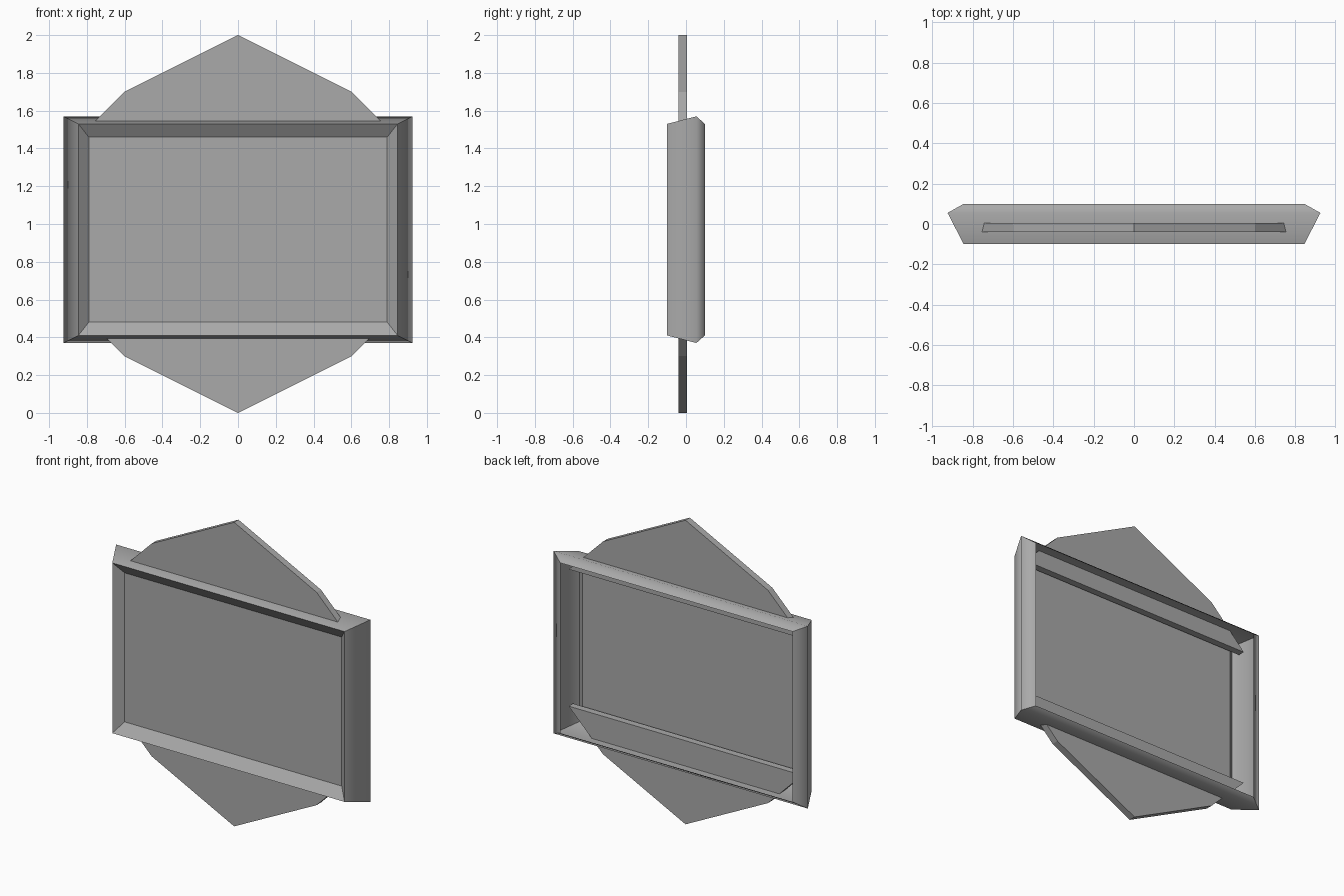
import bpy
import bmesh
from mathutils import Vector

cube = bpy.data.objects.get("Cube")
if cube:
    bpy.data.objects.remove(cube, do_unlink=True)

# Single plain grey
GREY = (0.4, 0.4, 0.4, 1.0)
grey = bpy.data.materials.new("plain grey")
grey.use_nodes = True
grey.diffuse_color = GREY
grey.node_tree.nodes["Principled BSDF"].inputs["Base Color"].default_value = GREY


def add_object(name, bm):
    mesh = bpy.data.meshes.new(name)
    bm.to_mesh(mesh)
    bm.free()
    mesh.materials.append(grey)
    obj = bpy.data.objects.new(name, mesh)
    bpy.context.collection.objects.link(obj)
    return obj


# Tray: rectangular rings of (depth, half width, half height), open at the back
MID_Z = 0.97
RINGS = [
    (-0.05, 0.79, 0.49),    # recessed panel
    (-0.10, 0.845, 0.56),   # front lip
    (0.055, 0.925, 0.60),   # outer ridge
    (0.10, 0.845, 0.56),    # back rim
]
CORNERS = [(-1, -1), (1, -1), (1, 1), (-1, 1)]
RIDGE = 2

bm = bmesh.new()
loops = [[bm.verts.new((sx * w, y, MID_Z + sz * h)) for sx, sz in CORNERS]
         for y, w, h in RINGS]
bm.faces.new(loops[0])
for inner, outer in zip(loops, loops[1:]):
    for i in range(4):
        j = (i + 1) % 4
        bm.faces.new((outer[i], outer[j], inner[j], inner[i]))

# Only the outer ridge is shaded smoothly
ridge_verts = set(loops[RIDGE])
for face in bm.faces:
    face.smooth = True
for edge in bm.edges:
    edge.smooth = all(v in ridge_verts for v in edge.verts)
add_object("screen_frame", bm)


# Pointed plates above and below, reaching inside the tray
def pointed_plate(name, side, front=-0.04, back=0.005):
    half = [(0.85, 0.45), (0.6, 0.70)]
    outline = half + [(0, 1.0)] + [(-x, z) for x, z in reversed(half)]
    bm = bmesh.new()
    base = bm.faces.new([bm.verts.new((x, front, 1 + side * z)) for x, z in outline])
    grown = bmesh.ops.extrude_face_region(bm, geom=[base], use_keep_orig=True)
    moved = [g for g in grown["geom"] if isinstance(g, bmesh.types.BMVert)]
    bmesh.ops.translate(bm, verts=moved, vec=Vector((0, back - front, 0)))
    bmesh.ops.recalc_face_normals(bm, faces=bm.faces)
    add_object(name, bm)


pointed_plate("upper_plate", 1)
pointed_plate("lower_plate", -1)
